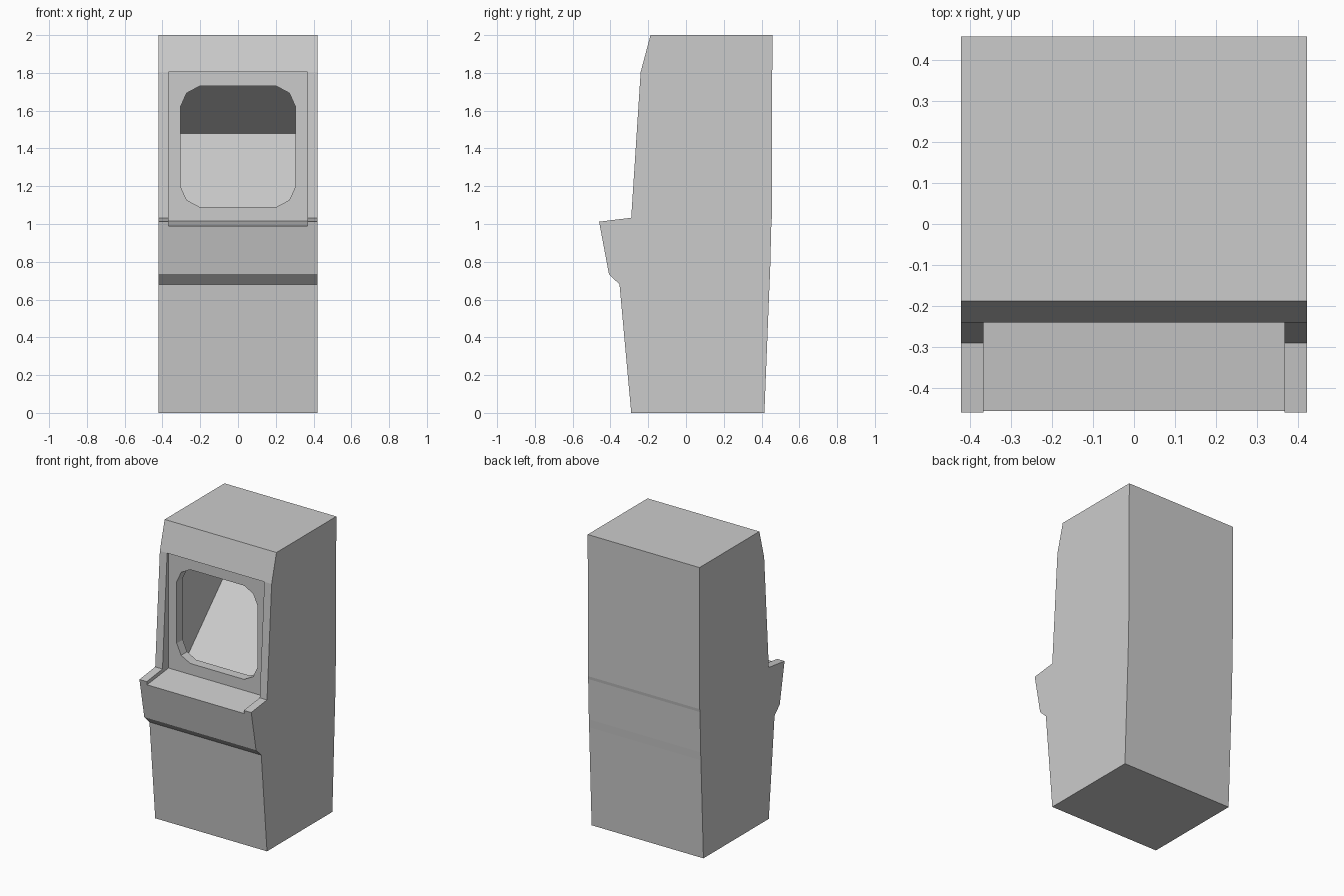
import bpy, bmesh

if "Cube" in bpy.data.objects:
    bpy.data.objects.remove(bpy.data.objects["Cube"])


def prism(name, outline, place, a, b):
    """Extrude a 2D outline between depths a and b; place maps (u, v, depth) to xyz."""
    bm = bmesh.new()
    near = [bm.verts.new(place(u, v, a)) for u, v in outline]
    far = [bm.verts.new(place(u, v, b)) for u, v in outline]
    bm.faces.new(near)
    bm.faces.new(far[::-1])
    n = len(outline)
    for i in range(n):
        j = (i + 1) % n
        bm.faces.new((near[j], near[i], far[i], far[j]))
    bmesh.ops.recalc_face_normals(bm, faces=bm.faces[:])
    mesh = bpy.data.meshes.new(name)
    bm.to_mesh(mesh)
    bm.free()
    obj = bpy.data.objects.new(name, mesh)
    bpy.context.collection.objects.link(obj)
    return obj


def side(u, v, d):       # outline in y-z, extruded along x
    return (d, u, v)


def front(u, v, d):      # outline in x-z, extruded along y
    return (u, d, v)


def cut(target, cutter):
    """Subtract cutter from target and remove it."""
    cutter.hide_render = True
    mod = target.modifiers.new(cutter.name, 'BOOLEAN')
    mod.operation = 'DIFFERENCE'
    mod.solver = 'EXACT'
    mod.object = cutter
    bpy.context.view_layer.objects.active = target
    bpy.ops.object.modifier_apply(modifier=mod.name)
    bpy.data.objects.remove(cutter)


# Cabinet body from its side profile
profile = [(-0.29, 0), (-0.352, 0.68), (-0.408, 0.735), (-0.46, 1.012),
           (-0.29, 1.033), (-0.24, 1.805), (-0.188, 2.0), (0.457, 2.0),
           (0.455, 1.033), (0.452, 1.012), (0.445, 0.735), (0.442, 0.68), (0.415, 0)]
cabinet = prism("cabinet", profile, side, -0.422, 0.422)

# Recess between the side panels: control deck floor and screen surround
recess = [(-0.6, 0.97), (-0.46, 0.988), (-0.225, 1.015), (-0.225, 1.805), (-0.6, 1.805)]
cut(cabinet, prism("recess_cutter", recess, side, -0.367, 0.367))

# Inner cavity: sloping screen below, sloping ceiling above
cavity = [(-0.16, 0.88), (0.44, 1.48), (-0.16, 1.80)]
cut(cabinet, prism("cavity_cutter", cavity, side, -0.367, 0.367))

# Screen window with clipped, two-step corners
corner = [(0.305, 0.21), (0.272, 0.283), (0.203, 0.32)]
half = corner + [(-x, z) for x, z in corner[::-1]]
window = [(x, 1.41 + z) for x, z in half] + [(-x, 1.41 - z) for x, z in half]
cut(cabinet, prism("window_cutter", window, front, -0.3, -0.155))
